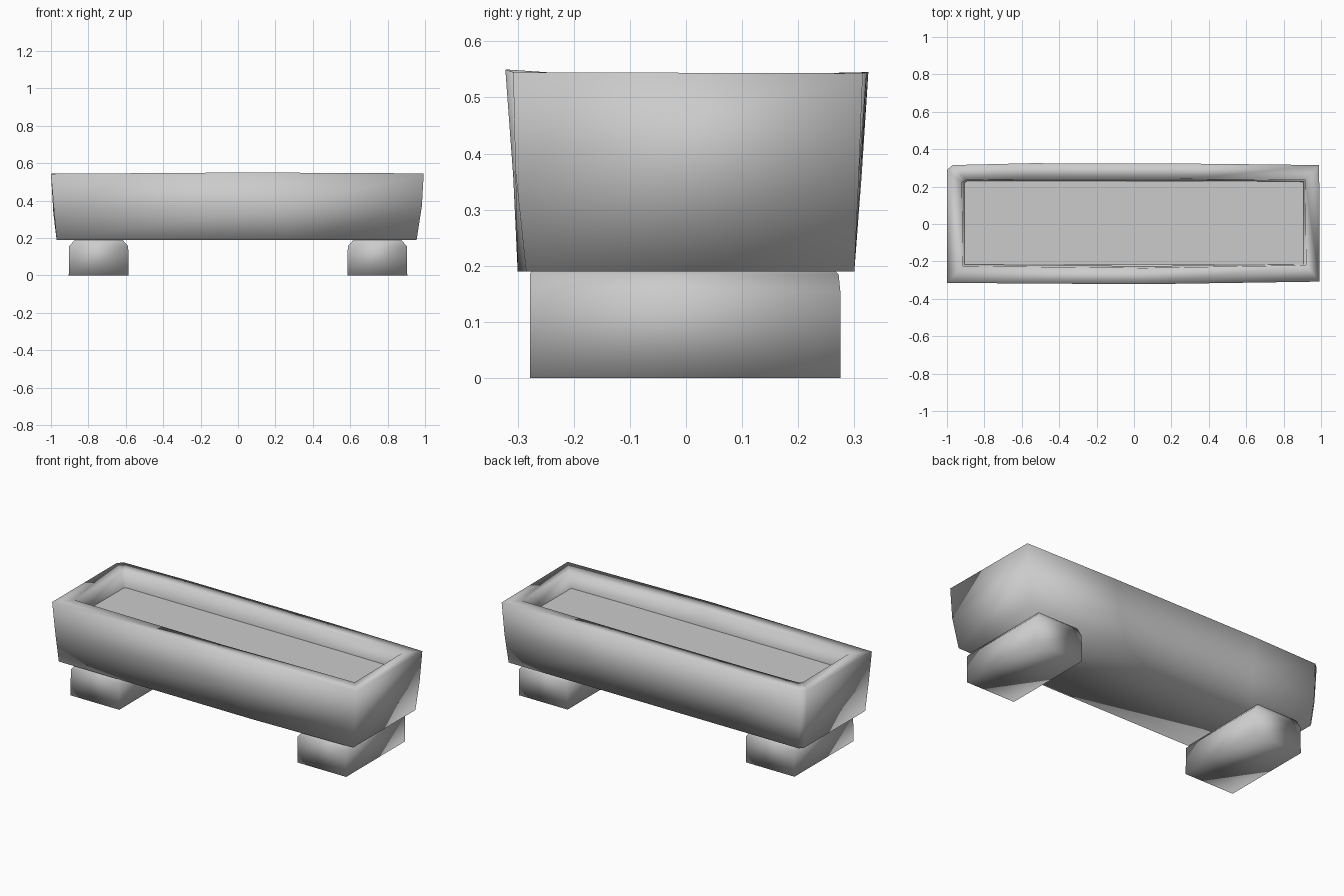
import bpy, bmesh

if "Cube" in bpy.data.objects:
    bpy.data.objects.remove(bpy.data.objects["Cube"])


def loft(name, rings, cap_first=True, cap_last=True):
    """Skin equal-length rings of (x, y, z) points into one smooth mesh."""
    bm = bmesh.new()
    loops = [[bm.verts.new(p) for p in ring] for ring in rings]
    n = len(loops[0])
    for a, b in zip(loops, loops[1:]):
        for i in range(n):
            j = (i + 1) % n
            bm.faces.new((a[i], a[j], b[j], b[i]))
    if cap_first:
        bm.faces.new(loops[0][::-1])
    if cap_last:
        bm.faces.new(loops[-1])
    bmesh.ops.recalc_face_normals(bm, faces=bm.faces)
    for f in bm.faces:
        f.smooth = True
    mesh = bpy.data.meshes.new(name)
    bm.to_mesh(mesh)
    bm.free()
    obj = bpy.data.objects.new(name, mesh)
    bpy.context.collection.objects.link(obj)
    return obj


def ring(points, z):
    return [(x, y, z) for x, y in points]


# Trough: uneven stone walls, flat rim, shallow inner walls
base = ring([(-.97, -.295), (.30, -.30), (.955, -.285), (.955, .30),
             (.30, .30), (-.55, .30), (-.95, .30), (-.97, .28)], .19)
belly = [(-.985, -.307, .36), (.22, -.308, .36), (.983, -.304, .37), (.977, .308, .36),
         (.35, .311, .36), (-.55, .313, .36), (-.965, .31, .33), (-.987, .288, .33)]
rim = [(-1, -.315, .543), (.05, -.322, .55), (.993, -.308, .545), (.99, .315, .543),
       (.40, .322, .545), (-.55, .325, .545), (-.97, .315, .545), (-1, .29, .543)]
lip = ring([(-.915, -.225), (.05, -.235), (.92, -.22), (.915, .235),
            (.30, .24), (-.60, .24), (-.90, .235), (-.92, .225)], .543)
inside = ring([(-.905, -.215), (.05, -.225), (.905, -.215), (.905, .225),
               (.30, .232), (-.60, .23), (-.89, .23), (-.905, .22)], .44)
loft("trough", [base, belly, rim, lip, inside], cap_last=False)

# Flat fill surface inside the trough
bpy.ops.mesh.primitive_plane_add(size=1, location=(0, .005, .447))
fill = bpy.context.object
fill.name = "fill_surface"
fill.scale = (1.81, .45, 1)


# Feet: blocks with the upper side edges chamfered
def foot(name, side):
    def section(half_x, y0, y1, z):
        c = side * .745
        return ring([(c - half_x, y0), (c + half_x, y0),
                     (c + half_x, y1), (c - half_x, y1)], z)
    loft(name, [section(.16, -.278, .275, 0), section(.158, -.278, .275, .155),
                section(.132, -.278, .272, .185), section(.125, -.275, .265, .192)])


foot("left_foot", -1)
foot("right_foot", 1)
